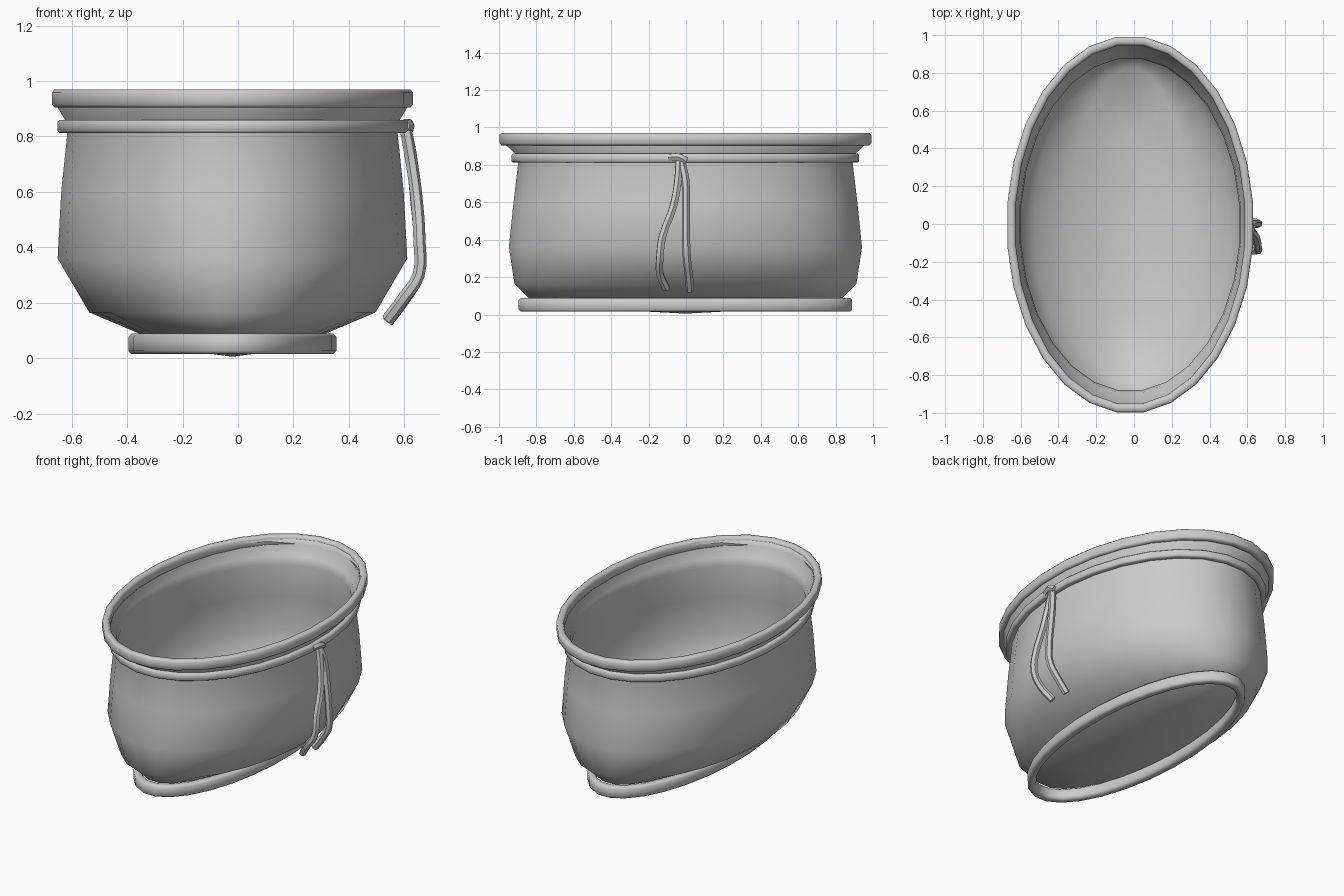
import bpy
import math

cube = bpy.data.objects.get("Cube")
if cube:
    bpy.data.objects.remove(cube)

CX, CY = -0.02, -0.003
SEGMENTS = 28

grey = bpy.data.materials.new("plain grey")
grey.use_nodes = True
grey.diffuse_color = (0.6, 0.6, 0.6, 1)
grey.node_tree.nodes["Principled BSDF"].inputs["Base Color"].default_value = (0.6, 0.6, 0.6, 1)


def finish(obj, angle):
    obj.data.materials.append(grey)
    bpy.ops.object.select_all(action="DESELECT")
    obj.select_set(True)
    bpy.context.view_layer.objects.active = obj
    bpy.ops.object.shade_smooth_by_angle(angle=math.radians(angle))


def oval_loft(name, rings, closed=False, cap_z=None, angle=60):
    """Skin stacked ovals given as (half width, half length, height)."""
    n = SEGMENTS
    verts, faces = [], []
    for rx, ry, z in rings:
        for i in range(n):
            a = 2 * math.pi * (i + 0.5) / n
            verts.append((CX + rx * math.cos(a), CY + ry * math.sin(a), z))
    count = len(rings)
    for r in range(count if closed else count - 1):
        lo, hi = r * n, (r + 1) % count * n
        for i in range(n):
            j = (i + 1) % n
            faces.append((lo + i, lo + j, hi + j, hi + i))
    if cap_z is not None:
        verts.append((CX, CY, cap_z))
        faces += [((i + 1) % n, i, len(verts) - 1) for i in range(n)]
    mesh = bpy.data.meshes.new(name)
    mesh.from_pydata(verts, [], faces)
    obj = bpy.data.objects.new(name, mesh)
    bpy.context.collection.objects.link(obj)
    finish(obj, angle)
    return obj


def oval_band(name, rx, ry, z0, z1, depth):
    """Closed hoop with softened corners; rx and ry are its outer half sizes."""
    h = z1 - z0
    section = [(0, z0 + 0.15 * h), (0, z1 - 0.15 * h), (0.2, z1), (0.8, z1),
               (1, z1 - 0.2 * h), (1, z0 + 0.2 * h), (0.8, z0), (0.2, z0)]
    return oval_loft(name, [(rx - k * depth, ry - k * depth, z) for k, z in section], True)


def ribbon(name, points, radius):
    """Six-sided cord along a smooth path."""
    curve = bpy.data.curves.new(name, "CURVE")
    curve.dimensions = "3D"
    curve.bevel_depth = radius
    curve.bevel_resolution = 1
    curve.resolution_u = 3
    curve.use_fill_caps = True
    spline = curve.splines.new("BEZIER")
    spline.bezier_points.add(len(points) - 1)
    for p, co in zip(spline.bezier_points, points):
        p.co = co
        p.handle_left_type = p.handle_right_type = "AUTO"
    temp = bpy.data.objects.new(name, curve)
    bpy.context.collection.objects.link(temp)
    bpy.context.view_layer.update()
    mesh = bpy.data.meshes.new_from_object(temp)
    bpy.data.objects.remove(temp)
    obj = bpy.data.objects.new(name, mesh)
    bpy.context.collection.objects.link(obj)
    finish(obj, 50)


# Bowl wall, from the sagging floor up through the neck to the flared lip
bowl = oval_loft("bowl", [
    (0.19, 0.48, 0.03), (0.33, 0.84, 0.085), (0.52, 0.92, 0.165),
    (0.635, 0.95, 0.36), (0.622, 0.925, 0.6), (0.6, 0.9, 0.81),
    (0.605, 0.91, 0.855), (0.638, 0.97, 0.91), (0.63, 0.97, 0.95)], cap_z=0.005)
wall = bowl.modifiers.new("wall thickness", "SOLIDIFY")
wall.thickness = 0.018
wall.offset = -1

# Hoops: rolled rim, tied cord and foot
oval_band("rim", 0.655, 1.0, 0.905, 0.97, 0.045)
oval_band("cord_band", 0.635, 0.935, 0.812, 0.86, 0.04)
oval_band("foot_ring", 0.378, 0.897, 0.015, 0.088, 0.055)

# Cord knot and its two hanging tails
ribbon("cord_knot", [(0.60, -0.09, 0.838), (0.615, -0.04, 0.842), (0.61, 0.0, 0.82)], 0.022)
ribbon("front_tail", [(0.605, -0.035, 0.83), (0.628, -0.045, 0.7), (0.645, -0.07, 0.57),
                      (0.655, -0.125, 0.42), (0.652, -0.14, 0.3), (0.60, -0.14, 0.22),
                      (0.54, -0.105, 0.14)], 0.022)
ribbon("back_tail", [(0.605, -0.03, 0.83), (0.625, -0.005, 0.73), (0.642, 0.0, 0.57),
                     (0.655, 0.0, 0.42), (0.652, 0.005, 0.3), (0.60, 0.015, 0.21),
                     (0.54, 0.022, 0.13)], 0.022)
